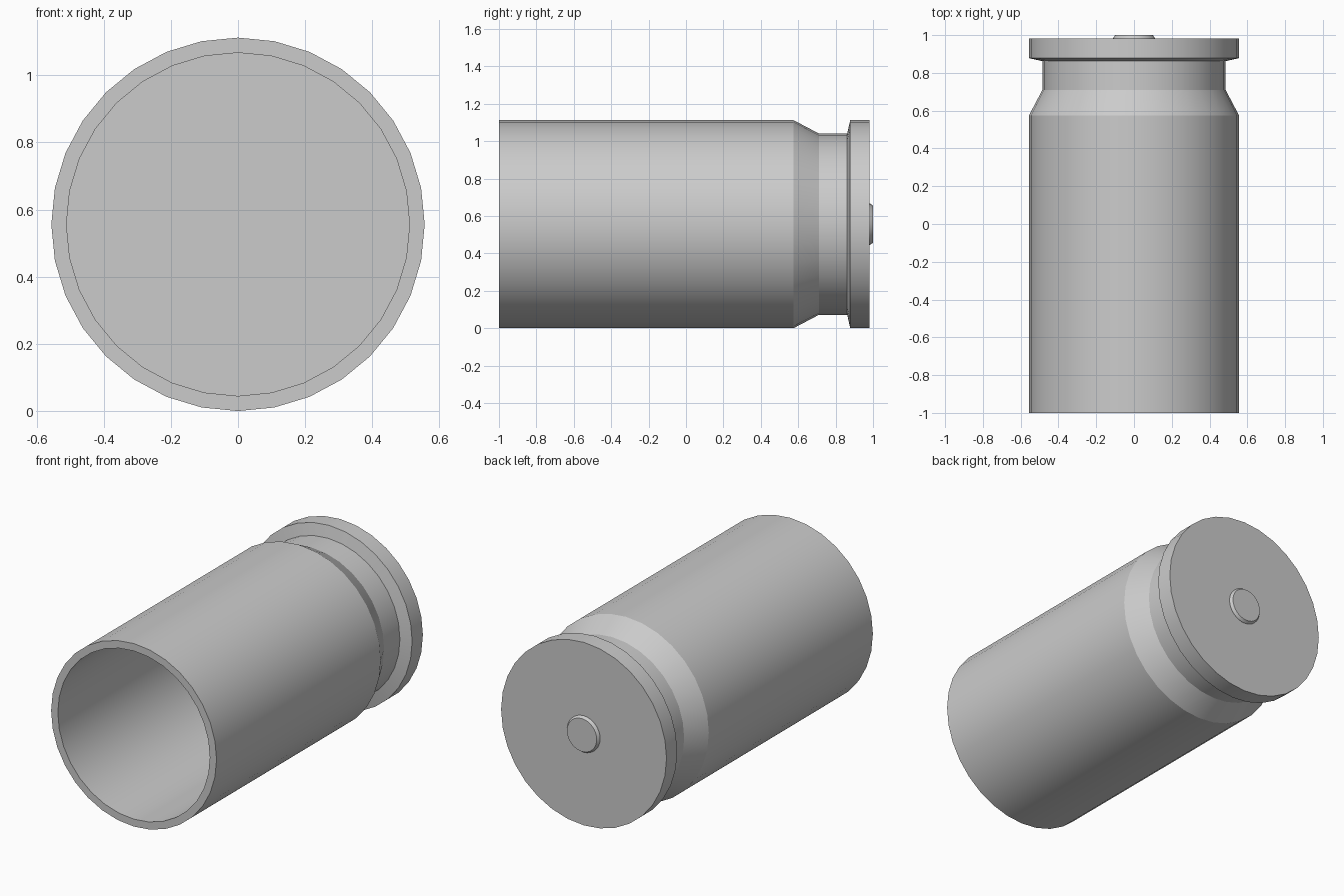
import bpy, bmesh
from math import sin, cos, tau, radians

if "Cube" in bpy.data.objects:
    bpy.data.objects.remove(bpy.data.objects["Cube"])

CZ = 0.556     # height of the axis
SIDES = 32


def lathe(name, profile):
    """Revolve (radius, y) points around the y axis; both ends are capped."""
    bm = bmesh.new()
    rings = [[bm.verts.new((r * sin(tau * i / SIDES), y, CZ + r * cos(tau * i / SIDES)))
              for i in range(SIDES)] for r, y in profile]
    for a, b in zip(rings, rings[1:]):
        for i in range(SIDES):
            j = (i + 1) % SIDES
            bm.faces.new((a[i], a[j], b[j], b[i]))
    bm.faces.new(rings[0])
    bm.faces.new(rings[-1])
    bmesh.ops.recalc_face_normals(bm, faces=bm.faces)
    mesh = bpy.data.meshes.new(name)
    bm.to_mesh(mesh)
    bm.free()
    ob = bpy.data.objects.new(name, mesh)
    bpy.context.collection.objects.link(ob)
    bpy.ops.object.select_all(action='DESELECT')
    ob.select_set(True)
    bpy.context.view_layer.objects.active = ob
    bpy.ops.object.shade_smooth_by_angle(angle=radians(20))
    return ob


# Hollow casing: inner floor, inner wall, mouth, outer wall, groove, rim
lathe("casing", [(0.511, 0.55), (0.511, -1.0), (0.556, -1.0), (0.556, 0.575),
                 (0.485, 0.71), (0.485, 0.862), (0.556, 0.878), (0.556, 0.981)])

# Raised cap in the middle of the base
lathe("primer_cap", [(0.11, 0.97), (0.11, 0.985), (0.10, 1.0)])
